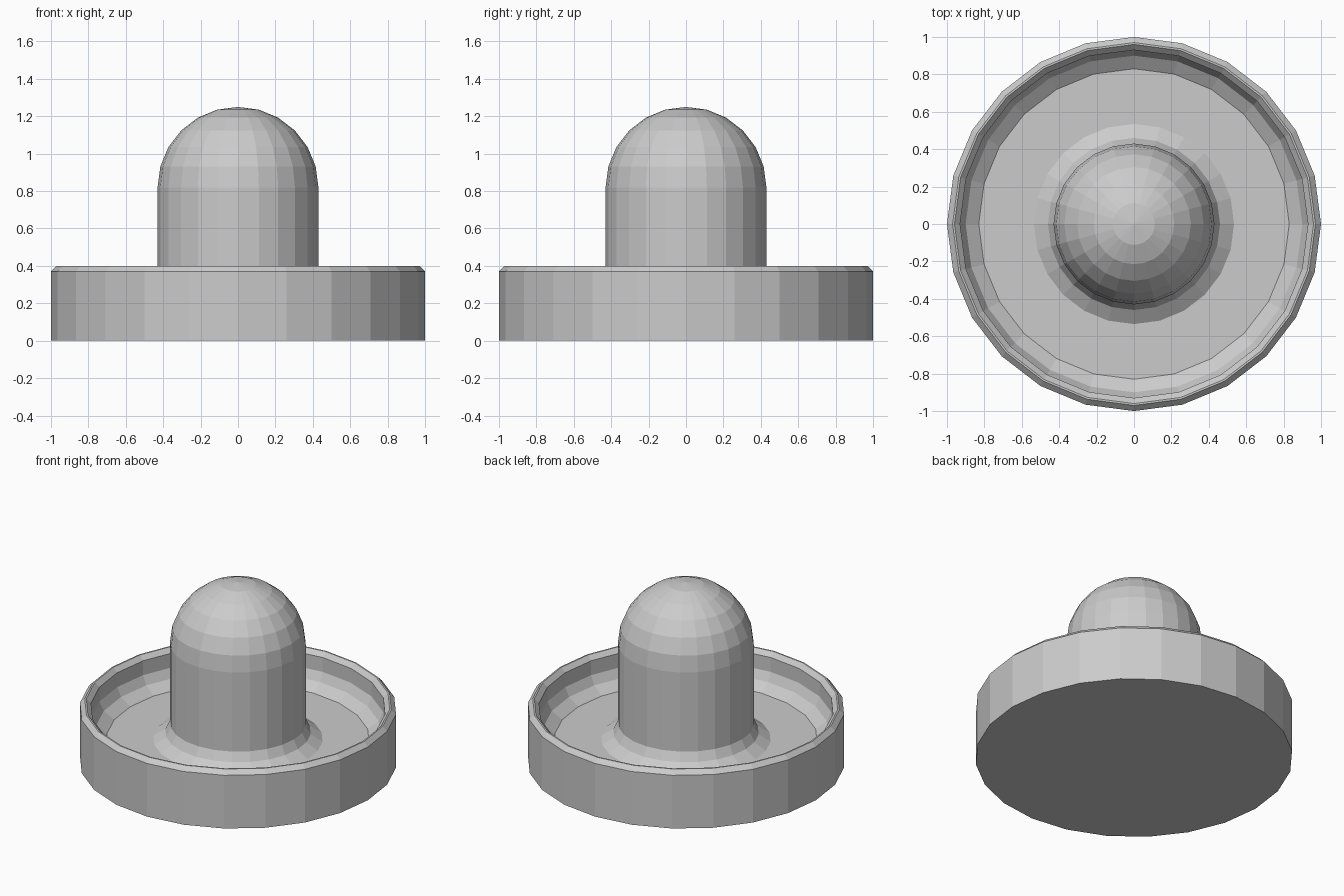
import bpy, bmesh
from math import sin, cos, pi, tau

if "Cube" in bpy.data.objects:
    bpy.data.objects.remove(bpy.data.objects["Cube"])

SIDES = 24
FLOOR = 0.16


def arc(cx, cz, r, start, end, steps):
    """Points (radius, height) along a circular arc, angles in degrees."""
    angles = [(start + (end - start) * i / steps) * pi / 180 for i in range(steps + 1)]
    return [(cx + r * cos(a), cz + r * sin(a)) for a in angles]


def lathe(name, profile):
    """Revolve a profile around z into a closed, flat-shaded solid."""
    bm = bmesh.new()
    verts = [bm.verts.new((r, 0, z)) for r, z in profile]
    edges = [bm.edges.new(pair) for pair in zip(verts, verts[1:])]
    bmesh.ops.spin(bm, geom=verts + edges, cent=(0, 0, 0), axis=(0, 0, 1),
                   angle=tau, steps=SIDES, use_duplicate=False)
    bmesh.ops.remove_doubles(bm, verts=bm.verts, dist=1e-4)
    # single flat face underneath
    rim = [e for e in bm.edges if e.is_boundary]
    if rim:
        bmesh.ops.contextual_create(bm, geom=rim)
    bmesh.ops.recalc_face_normals(bm, faces=bm.faces)
    mesh = bpy.data.meshes.new(name)
    bm.to_mesh(mesh)
    bm.free()
    obj = bpy.data.objects.new(name, mesh)
    bpy.context.collection.objects.link(obj)
    return obj


# Outer wall and chamfered rim
profile = [(1, 0), (1, 0.37), (0.97, 0.4), (0.96, 0.4), (0.93, 0.37)]
# Eased corner from the inner wall to the dish floor
profile += [(0.93, FLOOR + 0.11), (0.9, FLOOR + 0.05), (0.83, FLOOR)]
# Eased corner from the floor to the handle
profile += [(0.535, FLOOR), (0.46, FLOOR + 0.05), (0.43, FLOOR + 0.11)]
# Handle with domed top
profile += arc(0, 0.82, 0.43, 0, 90, 6)

lathe("table_game_striker", profile)
